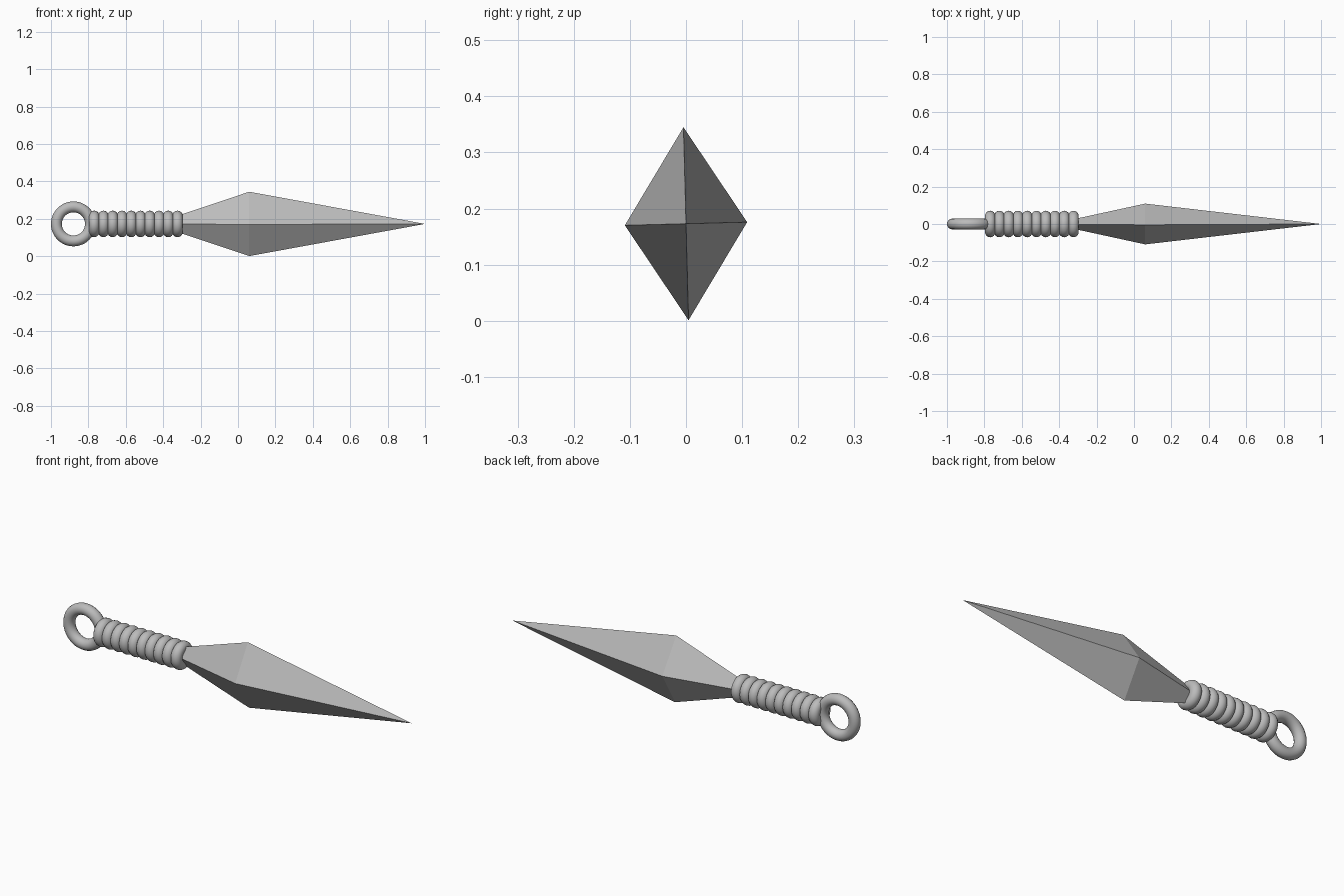
import bpy
import bmesh
from math import pi, radians, cos, sin

if "Cube" in bpy.data.objects:
    bpy.data.objects.remove(bpy.data.objects["Cube"], do_unlink=True)

AXIS_Z = 0.173

steel = bpy.data.materials.new("grey steel")
steel.use_nodes = True
GREY = (0.5, 0.5, 0.5, 1)
steel.diffuse_color = GREY
steel.node_tree.nodes["Principled BSDF"].inputs["Base Color"].default_value = GREY


def finish(name, smooth=True):
    ob = bpy.context.object
    ob.name = name
    ob.data.materials.append(steel)
    if smooth:
        bpy.ops.object.shade_smooth_by_angle(angle=radians(40))
    return ob


def torus(name, x, major, minor, rotation):
    bpy.ops.mesh.primitive_torus_add(
        location=(x, 0, AXIS_Z), rotation=rotation, major_radius=major,
        minor_radius=minor, major_segments=48, minor_segments=16)
    return finish(name)


# Pommel ring, standing in the xz plane
torus("pommel_ring", -0.88, 0.091, 0.029, (pi / 2, 0, 0))

# Handle wrap: a row of touching rings around the x axis
WRAPS = 10
for i in range(WRAPS):
    x = -0.769 + i * 0.0495
    torus(f"wrap_ring_{i + 1}", x, 0.043, 0.028, (0, pi / 2, 0))

# Handle core inside the wrap
bpy.ops.mesh.primitive_cylinder_add(
    vertices=32, radius=0.04, depth=0.45,
    location=(-0.55, 0, AXIS_Z), rotation=(0, pi / 2, 0))
finish("handle_core")

# Blade: diamond sections lofted from the neck to the tip, slightly rolled
ROLL = radians(1.5)
bm = bmesh.new()


def diamond(x, half_y, half_z):
    ring = []
    for y, z in ((half_y, 0), (0, half_z), (-half_y, 0), (0, -half_z)):
        ring.append(bm.verts.new((x, y * cos(ROLL) - z * sin(ROLL),
                                  y * sin(ROLL) + z * cos(ROLL))))
    return ring


neck = diamond(-0.34, 0.022, 0.038)
shoulder = diamond(0.06, 0.109, 0.172)
tip = bm.verts.new((1, 0, 0))
bm.faces.new(neck)
for i in range(4):
    j = (i + 1) % 4
    bm.faces.new((neck[i], neck[j], shoulder[j], shoulder[i]))
    bm.faces.new((shoulder[i], shoulder[j], tip))
bmesh.ops.recalc_face_normals(bm, faces=bm.faces)
mesh = bpy.data.meshes.new("blade")
bm.to_mesh(mesh)
bm.free()
blade = bpy.data.objects.new("blade", mesh)
blade.location.z = AXIS_Z
bpy.context.collection.objects.link(blade)
mesh.materials.append(steel)
